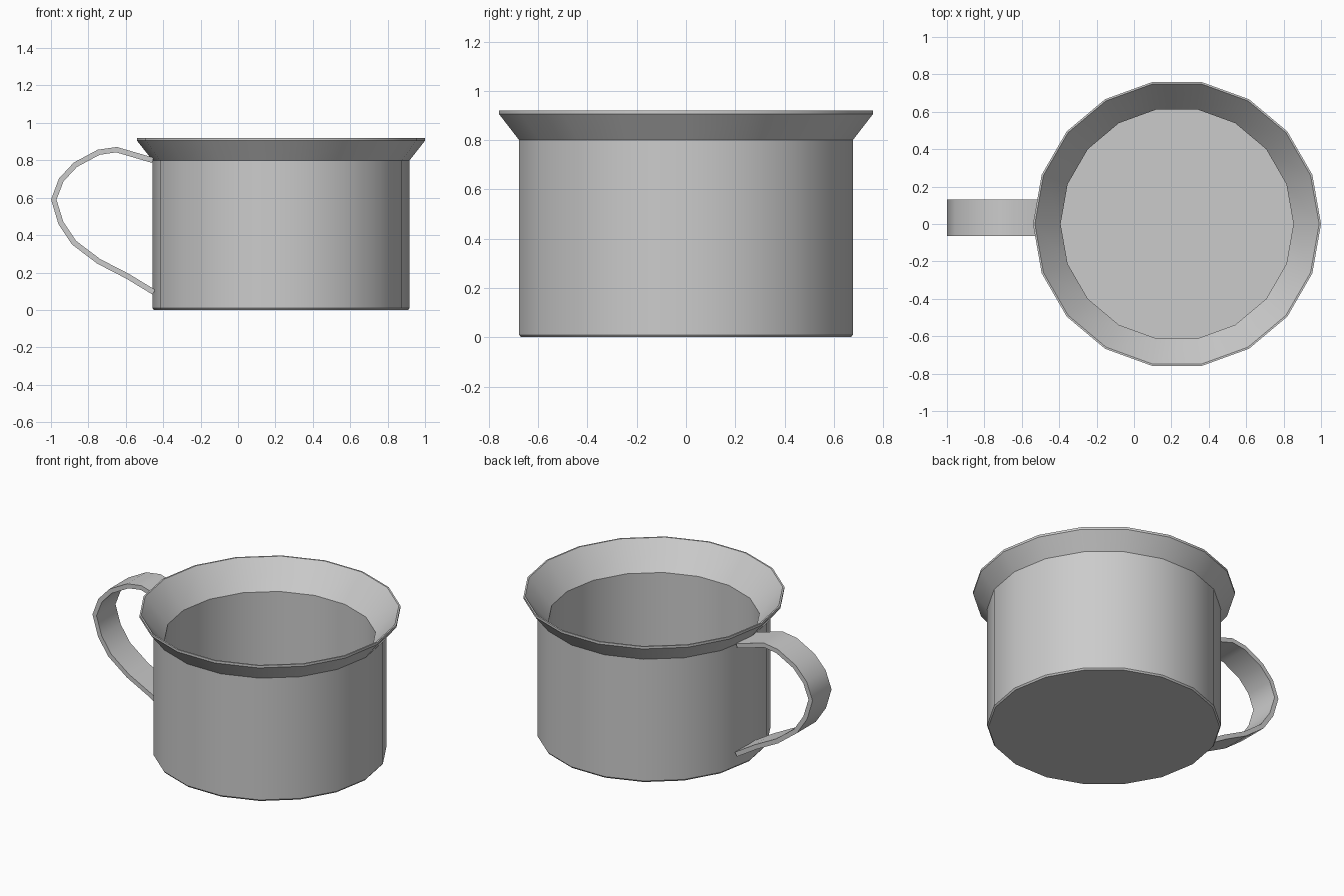
import bpy, bmesh, math
from mathutils import Vector

old = bpy.data.objects.get("Cube")
if old:
    bpy.data.objects.remove(old, do_unlink=True)

SIDES = 18
CENTRE_X = 0.23

metal = bpy.data.materials.new("plain grey")
metal.use_nodes = True
GREY = (0.6, 0.6, 0.6, 1)
metal.diffuse_color = GREY
metal.node_tree.nodes["Principled BSDF"].inputs["Base Color"].default_value = GREY


def finish(name, bm, angle):
    """Turn a bmesh into a smooth object whose sharp edges stay crisp."""
    bmesh.ops.recalc_face_normals(bm, faces=bm.faces)
    mesh = bpy.data.meshes.new(name)
    bm.to_mesh(mesh)
    bm.free()
    mesh.materials.append(metal)
    obj = bpy.data.objects.new(name, mesh)
    bpy.context.collection.objects.link(obj)
    bpy.ops.object.select_all(action='DESELECT')
    obj.select_set(True)
    bpy.context.view_layer.objects.active = obj
    bpy.ops.object.shade_smooth_by_angle(angle=math.radians(angle))
    return obj


# Cup: one lathe profile, from the underside over the flared rim to the floor
profile = [(0.68, 0), (0.6875, 0.01), (0.6875, 0.80), (0.77, 0.905), (0.77, 0.92),
           (0.76, 0.92), (0.6225, 0.755), (0.6225, 0.065)]
bm = bmesh.new()
rings = []
for radius, z in profile:
    angles = [math.tau * i / SIDES for i in range(SIDES)]
    rings.append([bm.verts.new((CENTRE_X + radius * math.cos(a), radius * math.sin(a), z))
                  for a in angles])
for low, high in zip(rings, rings[1:]):
    for i in range(SIDES):
        j = (i + 1) % SIDES
        bm.faces.new((low[i], low[j], high[j], high[i]))
bm.faces.new(rings[0])
bm.faces.new(rings[-1])
finish("cup_body", bm, 30)

# Handle: a flat strap swept along a centre line in the xz plane
path = [Vector(p) for p in [
    (-0.455, 0.80), (-0.65, 0.857), (-0.745, 0.843), (-0.87, 0.776), (-0.945, 0.695),
    (-0.985, 0.59), (-0.947, 0.465), (-0.877, 0.36), (-0.745, 0.26), (-0.59, 0.18),
    (-0.45, 0.095)]]
HALF_THICK = 0.0145
Y_FRONT, Y_BACK = -0.065, 0.13
bm = bmesh.new()
sections = []
for i, p in enumerate(path):
    along = (path[min(i + 1, len(path) - 1)] - path[max(i - 1, 0)]).normalized()
    side = Vector((-along.y, along.x)) * HALF_THICK
    corners = [(p + side, Y_FRONT), (p + side, Y_BACK), (p - side, Y_BACK), (p - side, Y_FRONT)]
    sections.append([bm.verts.new((c.x, y, c.y)) for c, y in corners])
for a, b in zip(sections, sections[1:]):
    for k in range(4):
        n = (k + 1) % 4
        bm.faces.new((a[k], a[n], b[n], b[k]))
bm.faces.new(sections[0])
bm.faces.new(sections[-1])
finish("handle", bm, 40)
